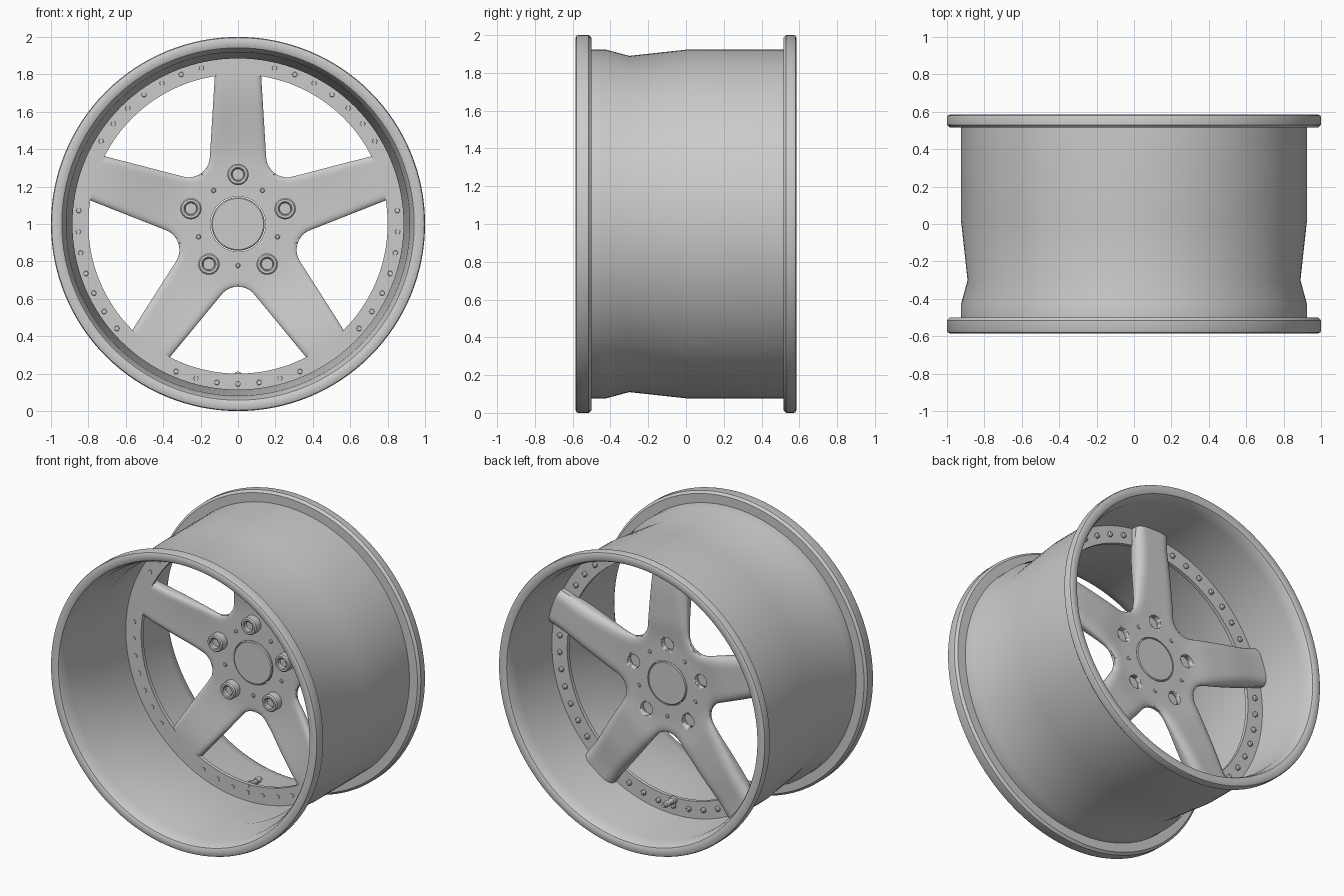
import bpy, bmesh
from math import sin, cos, asin, acos, sqrt, pi, radians, hypot

if "Cube" in bpy.data.objects:
    bpy.data.objects.remove(bpy.data.objects["Cube"])

S36 = radians(36)


def finish(name, bm, angle=32):
    bmesh.ops.remove_doubles(bm, verts=bm.verts, dist=1e-5)
    bmesh.ops.recalc_face_normals(bm, faces=bm.faces)
    bmesh.ops.translate(bm, verts=bm.verts, vec=(0, 0, 1))   # wheel centre height
    me = bpy.data.meshes.new(name)
    bm.to_mesh(me)
    bm.free()
    ob = bpy.data.objects.new(name, me)
    bpy.context.collection.objects.link(ob)
    bpy.ops.object.select_all(action='DESELECT')
    ob.select_set(True)
    bpy.context.view_layer.objects.active = ob
    bpy.ops.object.shade_smooth_by_angle(angle=radians(angle))
    return ob


def lathe(bm, prof, steps, r=0, ang=0, closed=False):
    """Spin an (r, y) profile round a y axis placed at polar (r, ang)."""
    c = (r * cos(ang), 0, r * sin(ang))
    vs = [bm.verts.new((c[0] + p, y, c[2])) for p, y in prof]
    es = [bm.edges.new(e) for e in zip(vs, vs[1:])]
    if closed:
        es.append(bm.edges.new((vs[-1], vs[0])))
    bmesh.ops.spin(bm, geom=vs + es, cent=c, axis=(0, 1, 0), angle=2 * pi,
                   steps=steps, use_merge=True)


def lathes(name, prof, steps, places=((0, 0),), closed=False):
    bm = bmesh.new()
    for r, a in places:
        lathe(bm, prof, steps, r, a, closed)
    return finish(name, bm)


# Barrel with rolled lips and drop centre
lathes("rim_barrel", [
    (.985, -.585), (.996, -.58), (1, -.57), (1, -.515), (.985, -.5), (.925, -.5),
    (.925, -.43), (.89, -.3), (.925, .02), (.925, .515), (.985, .515), (1, .53),
    (1, .57), (.996, .58), (.985, .585), (.955, .585), (.94, .578), (.93, .56),
    (.915, .5), (.915, .03), (.885, -.3), (.915, -.44), (.918, -.5), (.932, -.56),
    (.942, -.578), (.957, -.585)], 128, closed=True)

# Flat mounting ring
lathes("mounting_ring", [(.80, .105), (.918, .105), (.918, .13), (.80, .13)], 128, closed=True)

# Five-spoke centre: lofted sector repeated five times
W, R = .15, .114
C = (W + R) / sin(S36)              # fillet centre between two spokes
R0, RT = C - R, hypot(C * cos(S36), W)


def half_angle(r):
    if r <= R0 + 1e-6:
        return S36
    if r < RT:
        return S36 - acos(min(1, (r * r + C * C - R * R) / (2 * r * C)))
    w = W - (W - .124) * min(1, (r - RT) / (.8 - RT))
    return asin(w / r)


def polar(r, a):
    return r * sin(a), r * cos(a)


outline = []
for k in range(150):
    r = R0 + (.93 - R0) * (k / 149) ** 1.6
    outline += [polar(r, half_angle(r)), polar(r, -half_angle(r))]


def smooth(a, b, x):
    t = max(0, min(1, (x - a) / (b - a)))
    return t * t * (3 - 2 * t)


def skin(r, a):
    """Front and back depth of the spoke surface, rounded near its outline."""
    x, z = polar(r, a)
    d = min(hypot(x - p, z - q) for p, q in outline)
    f = .165 - .06 * smooth(.3, .8, r)
    b = .20 + .015 * smooth(.25, .45, r) - .02 * smooth(.6, .9, r)

    def roll(w):
        return 1 - sqrt(1 - (1 - min(d / w, 1)) ** 2)
    th = b - f
    return f + min(.3 * th, .02) * roll(.035), b - .45 * th * roll(.06)


rows = [.147, .18, .21, .24, .265, .285, .3, .315, .325, R0, R0 + .002, R0 + .006,
        R0 + .013, R0 + .024, R0 + .038, RT, .42, .46, .51, .57, .63, .69, .75, .8, .86, .915]
N = 20
cols = [sin(pi / 2 * (2 * j / N - 1)) for j in range(N + 1)]
grid = [[(r, half_angle(r) * t) for t in cols] for r in rows]
depth = [[skin(*p) for p in row] for row in grid]
bm = bmesh.new()
for s in range(5):
    F, B = [], []
    for row, dr in zip(grid, depth):
        pts = [polar(r, a + s * 2 * S36) for r, a in row]
        F.append([bm.verts.new((x, y[0], z)) for (x, z), y in zip(pts, dr)])
        B.append([bm.verts.new((x, y[1], z)) for (x, z), y in zip(pts, dr)])
    for i in range(len(rows) - 1):
        for G in (F, B):
            for j in range(N):
                bm.faces.new((G[i][j], G[i][j + 1], G[i + 1][j + 1], G[i + 1][j]))
        if rows[i] >= R0:                      # spoke side walls
            for j in (0, N):
                bm.faces.new((F[i][j], F[i + 1][j], B[i + 1][j], B[i][j]))
    for i in (0, -1):                          # hub bore and spoke tip
        for j in range(N):
            bm.faces.new((F[i][j], F[i][j + 1], B[i][j + 1], B[i][j]))
spokes = finish("spokes", bm, 40)

# Lug holes cut through the hub
lug_spots = [(.265, pi / 2 + k * 2 * S36) for k in range(5)]
cutter = lathes("lug_hole_cutter", [(0, .05), (.045, .05), (.045, .3), (0, .3)], 32, lug_spots)
cutter.hide_render = True
mod = spokes.modifiers.new("lug_holes", 'BOOLEAN')
mod.operation, mod.solver, mod.object = 'DIFFERENCE', 'EXACT', cutter
bpy.context.view_layer.objects.active = spokes
bpy.ops.object.modifier_apply(modifier=mod.name)
bpy.data.objects.remove(cutter)

# Lug seats, centre cap and small hub studs
lathes("lug_seats", [(0, .135), (.03, .135), (.032, .112), (.038, .107), (.05, .107),
                     (.057, .115), (.057, .168), (0, .168)], 32, lug_spots)
lathes("centre_cap", [(0, .157), (.137, .157), (.143, .162), (.143, .198), (.137, .203),
                      (0, .203)], 64)
lathes("hub_studs", [(0, .158), (.009, .158), (.013, .162), (.013, .202), (.009, .206), (0, .206)],
       12, [(.222, pi / 2 + S36 + k * 2 * S36) for k in range(5)])

# Ring bolts: seven in each gap between spokes
bolt_spots = [(.855, -pi / 2 + k * 2 * S36 + radians(7.6) * m)
              for k in range(5) for m in range(-3, 4)]
lathes("ring_bolts", [(0, .15), (.01, .148), (.017, .14), (.018, .128)], 12, bolt_spots)
lathes("ring_bolt_heads", [(0, .102), (.013, .102), (.015, .106)], 6, bolt_spots)

# Valve stem at the bottom
lathes("valve_stem", [(0, .103), (.012, .103), (.012, .13), (.026, .13), (.026, .15), (.018, .155),
                      (.015, .19), (.02, .192), (.02, .225), (.012, .23), (.012, .245), (0, .245)],
       16, [(.815, -pi / 2)])
